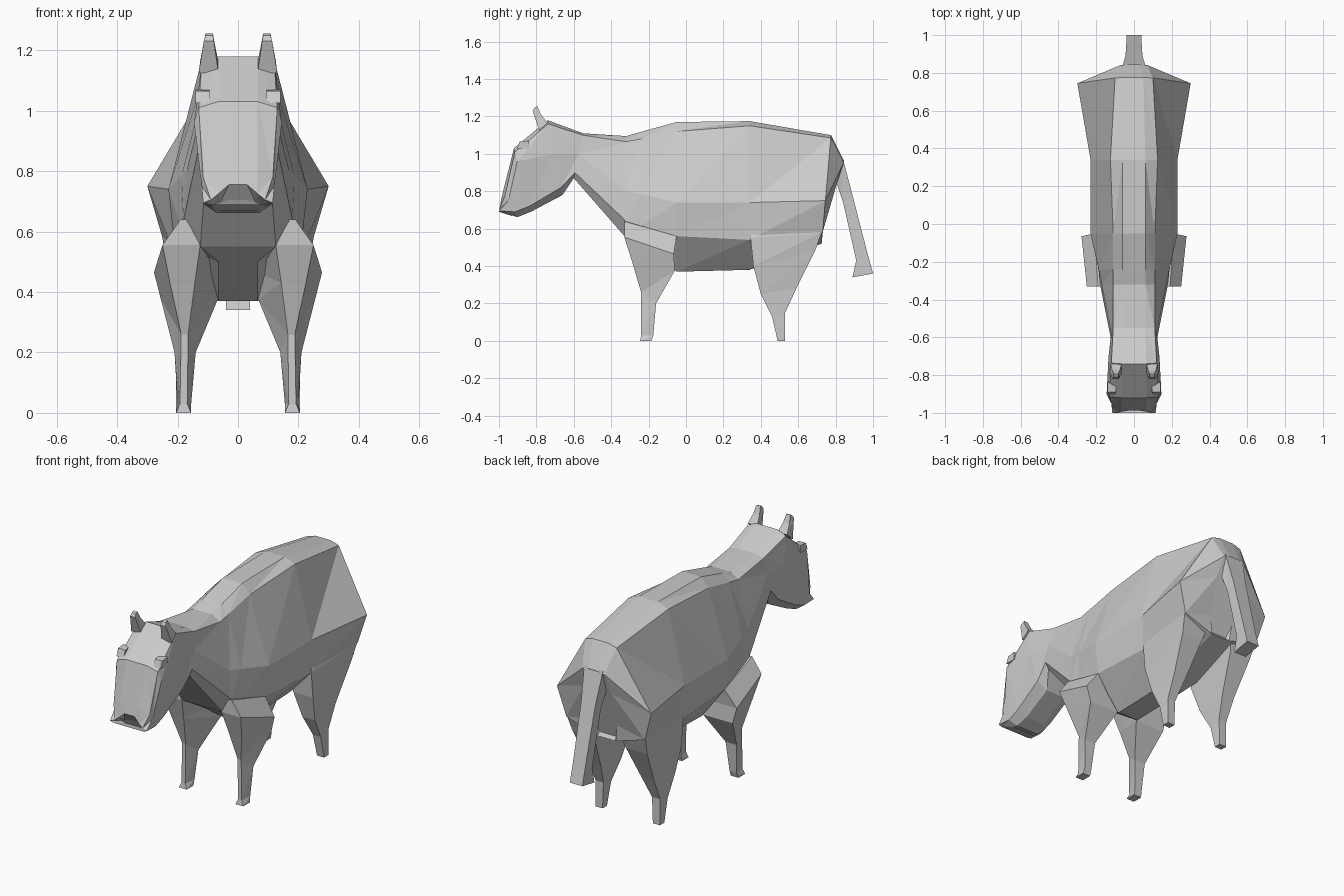
import bpy
import bmesh
from mathutils import Vector

# Remove the default object
default = bpy.data.objects.get("Cube")
if default:
    bpy.data.objects.remove(default, do_unlink=True)

# The single hide colour
hide = bpy.data.materials.new("light grey hide")
hide.use_nodes = True
colour = (0.6, 0.6, 0.6, 1.0)
hide.diffuse_color = colour
hide.node_tree.nodes["Principled BSDF"].inputs["Base Color"].default_value = colour


def loft(name, rings):
    """Skin a row of closed rings with mirrored triangles and cap both ends."""
    bm = bmesh.new()
    loops = [[bm.verts.new(point) for point in ring] for ring in rings]
    count = len(loops[0])
    for first, second in zip(loops, loops[1:]):
        for i in range(count):
            j = (i + 1) % count
            a, b, c, d = first[i], first[j], second[j], second[i]
            if i < count // 2:
                bm.faces.new((a, b, d))
                bm.faces.new((b, c, d))
            else:
                bm.faces.new((a, b, c))
                bm.faces.new((a, c, d))
    bm.faces.new(loops[0])
    bm.faces.new(loops[-1])
    bmesh.ops.recalc_face_normals(bm, faces=bm.faces)
    mesh = bpy.data.meshes.new(name)
    bm.to_mesh(mesh)
    bm.free()
    mesh.materials.append(hide)
    part = bpy.data.objects.new(name, mesh)
    bpy.context.scene.collection.objects.link(part)
    return part


def torso_ring(y_top, y_bottom, half):
    """Mirror a half outline of (x, z) points, leaning from y_top to y_bottom."""
    z_top, z_bottom = half[0][1], half[-1][1]
    ring = []
    for x, z in half:
        lean = (z_top - z) / (z_top - z_bottom)
        ring.append(Vector((x, y_top + (y_bottom - y_top) * lean, z)))
    return ring + [Vector((-p.x, p.y, p.z)) for p in reversed(ring)]


def limb_ring(side, front, back):
    """Four-sided section; front and back edges are (inner x, outer x, y, z)."""
    f_in, f_out, f_y, f_z = front
    b_in, b_out, b_y, b_z = back
    return [
        Vector((side * f_in, f_y, f_z)),
        Vector((side * f_out, f_y, f_z)),
        Vector((side * b_out, b_y, b_z)),
        Vector((side * b_in, b_y, b_z)),
    ]


def pair(name, sections):
    """Build the same limb on both sides."""
    for label, side in (("left", 1), ("right", -1)):
        loft(f"{label}_{name}", [limb_ring(side, *section) for section in sections])


# Head, neck and trunk in one skin, from mouth to rump
mouth = torso_ring(-0.95, -0.93, [(.03, .705), (.06, .695), (.08, .688), (.085, .68), (.06, .668)])
lip = torso_ring(-0.988, -1.0, [(.03, .755), (.065, .725), (.09, .705), (.115, .695), (.09, .69)])
jaw = torso_ring(-0.978, -0.9, [(.065, .8), (.115, .78), (.12, .75), (.113, .69), (.07, .662)])
brow = torso_ring(-0.92, -0.83, [(.065, 1.03), (.13, 1.01), (.145, .96), (.115, .72), (.06, .69)])
crown = torso_ring(-0.74, -0.66, [(.065, 1.18), (.12, 1.16), (.135, 1.0), (.12, .82), (.06, .78)])
neck = torso_ring(-0.55, -0.6, [(.06, 1.11), (.11, 1.1), (.12, 1.0), (.125, .9), (.1, .87)])
shoulder = torso_ring(-0.32, -0.32, [(.06, 1.095), (.11, 1.065), (.17, .8), (.18, .64), (.125, .55)])
breast = torso_ring(-0.24, -0.24, [(.06, 1.118), (.11, 1.08), (.187, .785), (.188, .615), (.065, .5)])
chest = torso_ring(-0.05, -0.05, [(.06, 1.17), (.11, 1.12), (.23, .74), (.21, .56), (.065, .37)])
flank = torso_ring(0.34, 0.34, [(.06, 1.175), (.125, 1.15), (.23, .74), (.215, .54), (.065, .38)])
haunch = torso_ring(0.775, 0.725, [(.05, 1.1), (.1, 1.085), (.3, .75), (.25, .58), (.06, .52)])
rump = torso_ring(0.845, 0.71, [(.03, .96), (.07, .95), (.09, .83), (.075, .62), (.05, .54)])
loft("body", [mouth, lip, jaw, brow, crown, neck, shoulder, breast, chest, flank, haunch, rump])

# Legs: the front pair opens out backwards, the rear pair flows from the haunch
pair("front_leg", [
    ((.17, .19, -.33, .64), (.17, .21, -.05, .56)),
    ((.125, .25, -.33, .555), (.065, .278, -.065, .465)),
    ((.143, .225, -.29, .43), (.067, .255, -.06, .375)),
    ((.165, .188, -.24, .26), (.14, .21, -.16, .2)),
    ((.168, .192, -.24, .03), (.155, .2, -.175, .03)),
    ((.155, .205, -.245, 0), (.155, .205, -.185, 0)),
])
pair("rear_leg", [
    ((.1, .19, .4, .7), (.09, .22, .7, .72)),
    ((.09, .225, .345, .55), (.075, .25, .725, .58)),
    ((.1, .225, .36, .4), (.1, .235, .69, .48)),
    ((.13, .21, .4, .25), (.13, .21, .59, .28)),
    ((.155, .205, .46, .13), (.155, .205, .53, .15)),
    ((.16, .205, .49, 0), (.16, .205, .53, 0)),
])

# Ears and eyes
pair("ear", [
    ((.065, .13, -.785, 1.125), (.065, .125, -.74, 1.165)),
    ((.08, .113, -.82, 1.23), (.075, .115, -.775, 1.21)),
    ((.083, .108, -.81, 1.248), (.083, .108, -.795, 1.255)),
])
pair("eye", [
    ((.095, .14, -.905, 1.025), (.095, .14, -.84, 1.025)),
    ((.095, .14, -.89, 1.065), (.095, .14, -.84, 1.07)),
])

# Tail, flaring at its end
loft("tail", [
    limb_ring(1, (-.06, .06, .8, .86), (-.06, .06, .84, .97)),
    limb_ring(1, (-.045, .045, .84, .74), (-.045, .045, .89, .78)),
    limb_ring(1, (-.04, .04, .91, .43), (-.04, .04, .97, .47)),
    limb_ring(1, (-.04, .04, .89, .34), (-.04, .04, 1.0, .36)),
])
